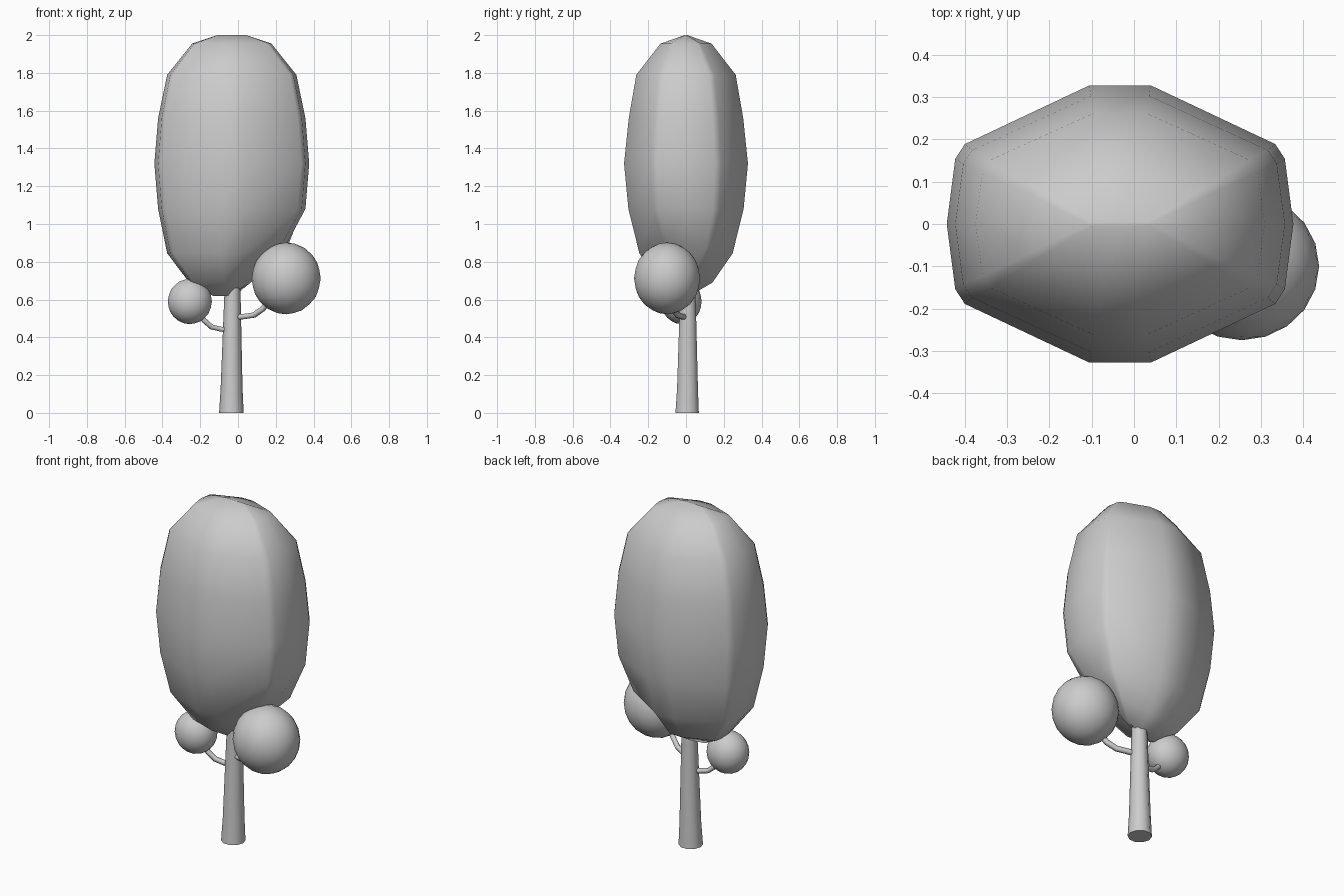
import bpy, bmesh, math
from mathutils import Vector

if "Cube" in bpy.data.objects:
    bpy.data.objects.remove(bpy.data.objects["Cube"])


def finish(name, bm, angle=180):
    bmesh.ops.recalc_face_normals(bm, faces=bm.faces)
    me = bpy.data.meshes.new(name)
    bm.to_mesh(me)
    bm.free()
    ob = bpy.data.objects.new(name, me)
    bpy.context.collection.objects.link(ob)
    for o in bpy.context.selected_objects:
        o.select_set(False)
    ob.select_set(True)
    bpy.context.view_layer.objects.active = ob
    bpy.ops.object.shade_smooth_by_angle(angle=math.radians(angle))
    return ob


def loft(rings):
    bm = bmesh.new()
    loops = [[bm.verts.new(p) for p in r] for r in rings]
    n = len(loops[0])
    for a, b in zip(loops, loops[1:]):
        for i in range(n):
            j = (i + 1) % n
            bm.faces.new((a[i], a[j], b[j], b[i]))
    bm.faces.new(loops[0])
    bm.faces.new(loops[-1])
    return bm


def circle(x, y, z, r, n=10):
    return [(x + r * math.cos(2 * math.pi * i / n),
             y + r * math.sin(2 * math.pi * i / n), z) for i in range(n)]


# Crown: blunt oval outline scaled through (z, half width, half depth)
CX = -0.033
quarter = [(0.951, 0.47), (0.896, 0.576), (0.177, 1.0)]
half = [(1, 0)] + quarter + [(-x, y) for x, y in reversed(quarter)]
outline = half + [(-x, -y) for x, y in half]
profile = [(0.62, 0.10, 0.02), (0.69, 0.225, 0.14), (0.845, 0.342, 0.247),
           (1.08, 0.39, 0.305), (1.32, 0.41, 0.328), (1.56, 0.39, 0.303),
           (1.79, 0.342, 0.263), (1.955, 0.21, 0.135), (2.0, 0.075, 0.006)]
bm = loft([[(CX + x * w, y * d, z) for x, y in outline] for z, w, d in profile])
# Hollow beside the large side clump
clump = Vector((0.255, -0.1, 0.715))
for v in bm.verts:
    dist = (v.co - clump).length
    if dist < 0.3:
        v.co = v.co.lerp(Vector((CX, 0, 1.2)), 0.2 * (1 - dist / 0.3) + 0.06)
finish("crown", bm)

# Trunk
finish("trunk", loft([circle(-0.035, 0.006, 0, 0.065),
                      circle(-0.034, 0.008, 0.13, 0.058),
                      circle(-0.029, 0.01, 0.66, 0.042)]), 40)

# Side clumps
for name, c, r in (("large_clump", (0.255, -0.1, 0.712), (0.183, 0.175, 0.19)),
                   ("small_clump", (-0.255, -0.025, 0.59), (0.117, 0.108, 0.12))):
    bm = bmesh.new()
    bmesh.ops.create_icosphere(bm, subdivisions=3, radius=1)
    bmesh.ops.scale(bm, vec=r, verts=bm.verts)
    bmesh.ops.translate(bm, vec=c, verts=bm.verts)
    finish(name, bm)


# Bent twigs joining the clumps to the trunk
def twig(name, pts, r):
    pts = [Vector(p) for p in pts]
    rings = []
    for i, p in enumerate(pts):
        t = pts[min(i + 1, len(pts) - 1)] - pts[max(i - 1, 0)]
        q = t.to_track_quat('Z', 'Y')
        rings.append([p + q @ Vector(c) for c in circle(0, 0, 0, r, 6)])
    finish(name, loft(rings), 65)


twig("large_twig", [(-0.03, 0, 0.505), (0.03, -0.02, 0.51), (0.085, -0.045, 0.518),
                    (0.13, -0.07, 0.55), (0.18, -0.09, 0.61)], 0.016)
twig("small_twig", [(-0.03, 0.005, 0.44), (-0.09, 0, 0.443), (-0.14, -0.01, 0.455),
                    (-0.18, -0.02, 0.49), (-0.22, -0.025, 0.54)], 0.015)
